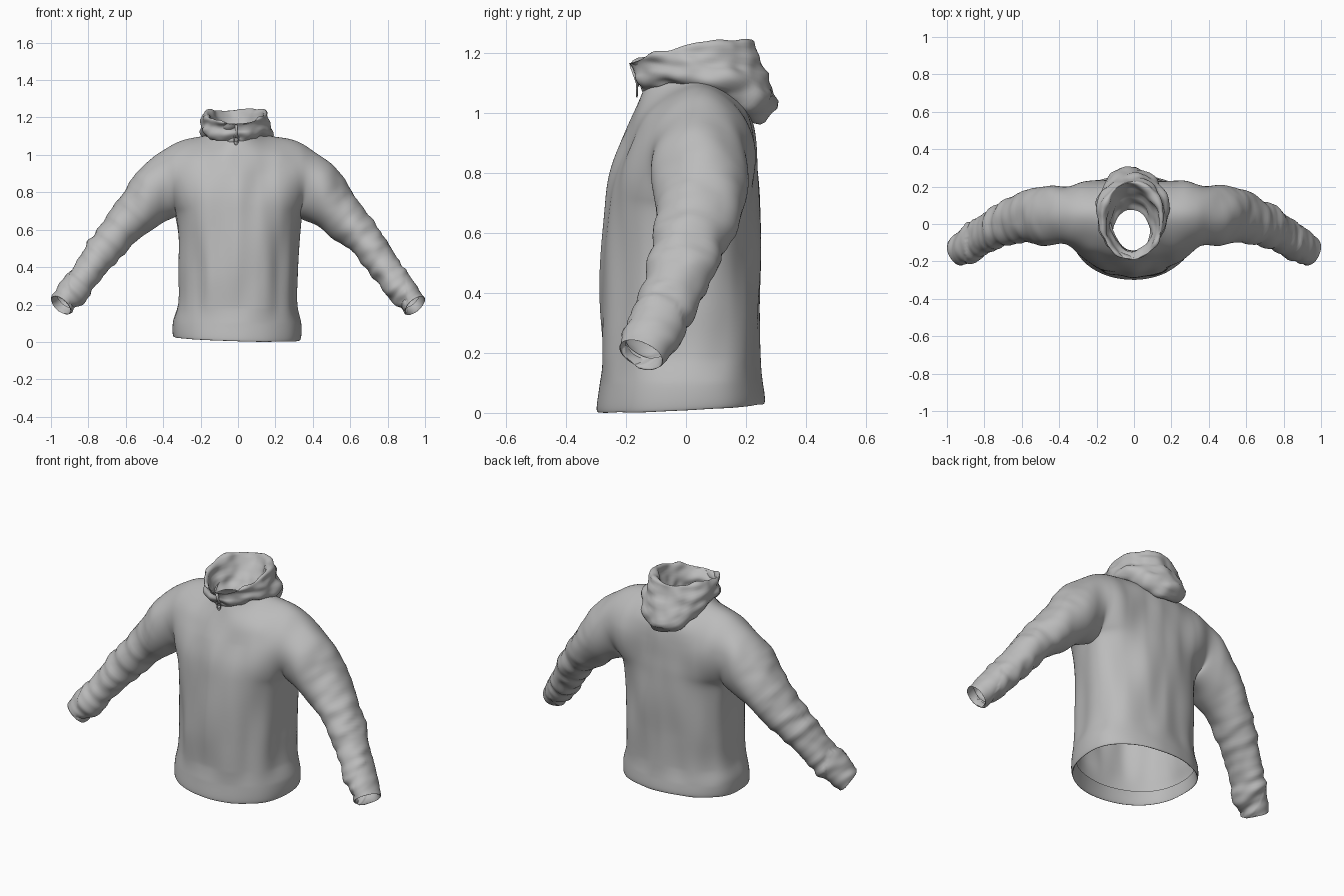
import bpy, bmesh
from math import sin, cos, pi, radians
from mathutils import Vector, noise

if "Cube" in bpy.data.objects:
    bpy.data.objects.remove(bpy.data.objects["Cube"])

cloth = bpy.data.materials.new("grey cloth")
cloth.use_nodes = True
cloth.diffuse_color = (0.5, 0.5, 0.5, 1)
cloth.node_tree.nodes["Principled BSDF"].inputs["Base Color"].default_value = (0.5, 0.5, 0.5, 1)


def mix(a, b, t):
    return a + (b - a) * t


def finish(bm, name, fold, levels=2):
    """Smooth the cage, then push its points along the normals by a fold function."""
    bmesh.ops.remove_doubles(bm, verts=bm.verts, dist=0.0005)
    bmesh.ops.recalc_face_normals(bm, faces=bm.faces)
    me = bpy.data.meshes.new(name)
    bm.to_mesh(me)
    bm.free()
    ob = bpy.data.objects.new(name, me)
    bpy.context.collection.objects.link(ob)
    if levels:
        ob.modifiers.new("smooth", "SUBSURF").levels = levels
        bpy.context.view_layer.update()
        ob.data = bpy.data.meshes.new_from_object(ob.evaluated_get(bpy.context.evaluated_depsgraph_get()))
        ob.modifiers.clear()
    me = ob.data
    moves = [v.normal * fold(v.co) for v in me.vertices]
    for v, m in zip(me.vertices, moves):
        v.co += m
    me.materials.clear()
    me.materials.append(cloth)
    me.shade_smooth()


def bridge(bm, a, b, closed=True):
    n = len(a)
    for i in range(n if closed else n - 1):
        j = (i + 1) % n
        bm.faces.new((a[i], a[j], b[j], b[i]))


# Jumper body: closed rings up to the armpit (height, half width, front, back)
SEG = 10
ANG = [pi * (i / SEG - 0.5) for i in range(SEG + 1)]
RINGS = [(0.09, 0.325, -0.27, 0.235), (0.015, 0.335, -0.292, 0.252), (0.015, 0.346, -0.308, 0.272),
         (0.1, 0.35, -0.294, 0.256), (0.16, 0.334, -0.288, 0.25), (0.25, 0.318, -0.292, 0.25),
         (0.4, 0.316, -0.292, 0.252), (0.55, 0.318, -0.287, 0.25), (0.68, 0.335, -0.275, 0.245)]
# Chest and back rows at the centre line (y, height)
CHEST = [(-0.265, 0.75), (-0.25, 0.81), (-0.222, 0.88), (-0.195, 0.95), (-0.168, 1.02)]
BACK = [(0.245, 0.75), (0.24, 0.81), (0.238, 0.88), (0.228, 0.95), (0.205, 1.03)]
SHOULDER = {0: 1.055, 1: 1.1, 2: 1.125, 3: 1.14, 4: 1.09, 5: 1.075}
ROWS = 6

bm = bmesh.new()
loops = []
for n, (z, a, front, back) in enumerate(RINGS):
    mid = 0.02 + 0.03 * n / 8
    pts = []
    for y_c, angs in ((front, ANG), (back, ANG[::-1])):
        for t in angs[:-1]:
            y = mid + (y_c - mid) * max(cos(t), 0) ** 0.8
            slope = 0.05 * y - 0.03 * sin(t) * a if n < 4 else 0
            pts.append(bm.verts.new((a * sin(t) * 1.01 - max(0, 5 - n) * 0.002, y, z + slope)))
    loops.append(pts)
for low, high in zip(loops, loops[1:]):
    bridge(bm, low, high)
armpit = loops[-1]


def panel(centre, side, start):
    """Front (side -1) or back (side 1) panel, ending on the shoulder and neckline."""
    rows = [start]
    for k in range(1, ROWS + 1):
        phi = -pi / 2 + pi * k / ROWS
        edge = Vector((mix(0.335, 0.38, k / ROWS), 0.05 + side * 0.165 * cos(phi), 0.865 + 0.19 * sin(phi)))
        row = []
        for i, t in enumerate(ANG):
            u = mix(sin(t), t / (pi / 2), k / ROWS)
            if k < ROWS:
                y_c, z_c = centre[k - 1]
                w = max(cos(t), 0) ** mix(0.8, 1.2, k / ROWS)
                p = (u * edge.x, mix(edge.y, y_c, w), mix(edge.z, z_c, 1 - u * u))
            else:
                open_neck = max(0, 1 - (u / 0.4) ** 2) ** 0.5
                y = 0.05 + side * (0.2 if side < 0 else 0.05) * open_neck
                p = (u * edge.x, y, SHOULDER[min(i, SEG - i)])
            row.append(bm.verts.new(p))
        rows.append(row)
    for low, high in zip(rows, rows[1:]):
        bridge(bm, low, high, False)
    return rows


front_rows = panel(CHEST, -1, armpit[:SEG + 1])
back_rows = panel(BACK, 1, [armpit[0]] + armpit[:SEG - 1:-1])

# Sleeves: rings grown out of each armhole (centre, half depth, half width)
SLEEVE = [((0.425, 0.05, 0.8), 0.166, 0.165), ((0.515, 0.045, 0.715), 0.13, 0.15),
          ((0.615, 0.028, 0.615), 0.105, 0.13), ((0.695, 0, 0.525), 0.094, 0.115),
          ((0.765, -0.035, 0.43), 0.087, 0.105), ((0.828, -0.075, 0.34), 0.082, 0.1),
          ((0.88, -0.108, 0.27), 0.083, 0.096), ((0.918, -0.13, 0.235), 0.072, 0.085),
          ((0.952, -0.153, 0.19), 0.068, 0.082), ((0.947, -0.15, 0.195), 0.06, 0.073),
          ((0.922, -0.133, 0.225), 0.056, 0.068)]
for sx, col in ((-1, 0), (1, SEG)):
    prev = [r[col] for r in front_rows] + [r[col] for r in back_rows[ROWS - 1:0:-1]]
    for n, (c, a, b) in enumerate(SLEEVE):
        m = min(n, 7)
        t = (Vector(SLEEVE[m + 1][0]) - Vector(SLEEVE[max(m - 1, 0)][0])).normalized()
        up = Vector((-t.z, 0, t.x)).normalized()
        across = up.cross(t)
        across *= 1 if across.y > 0 else -1
        ring = []
        for k in range(2 * ROWS):
            phi = -pi / 2 + pi * k / ROWS
            p = Vector(c) + 1.045 * (up * a * sin(phi) - across * b * cos(phi))
            ring.append(bm.verts.new((sx * p.x, p.y, p.z)))
        bridge(bm, prev, ring)
        prev = ring


def body_fold(p):
    x = abs(p.x)
    arm = min(max((x - 0.45) / 0.4, 0), 1)
    along = 0.6 * x - 0.7 * p.z
    cuff = 1 if x < 0.9 else 0.5
    creases = noise.noise(Vector((along * 24, p.y * 9, p.x * 6 + p.z * 6)))
    drape = noise.noise(Vector((p.x * 9, p.y * 7, p.z * 2.8 + 3)))
    calm = min(max((p.z - 0.08) / 0.1, 0.2), 1) * min(max((1.1 - p.z) / 0.2, 0.2), 1)
    return creases * 0.018 * arm * cuff + drape * 0.018 * (1 - arm) * calm


finish(bm, "jumper_body", body_fold, 3)

# Lowered hood: rings from the neck seam, over the roll and down inside
# (front y, front z, side x, side z, back y, back z)
HOOD = [(-0.15, 1.07, 0.15, 1.09, 0.19, 1.0), (-0.16, 1.085, 0.185, 1.1, 0.25, 0.945),
        (-0.165, 1.11, 0.198, 1.135, 0.318, 1.01), (-0.165, 1.13, 0.182, 1.165, 0.275, 1.11),
        (-0.18, 1.15, 0.178, 1.2, 0.25, 1.19), (-0.2, 1.172, 0.165, 1.232, 0.235, 1.25),
        (-0.178, 1.16, 0.145, 1.225, 0.205, 1.24), (-0.155, 1.12, 0.13, 1.16, 0.16, 1.15),
        (-0.145, 1.085, 0.115, 1.1, 0.1, 1.09), (-0.14, 1.07, 0.1, 1.08, 0.075, 1.07)]
bm = bmesh.new()
prev = None
for fy, fz, hx, hz, by, bz in HOOD:
    ring = []
    for k in range(28):
        t = 2 * pi * k / 28
        s = sin(t)
        mid = (fy + by) / 2
        z = hz + (bz - fz) / 2 * s + ((bz + fz) / 2 - hz) * s * s
        ring.append(bm.verts.new((hx * cos(t) * 1.01 - 0.012, mid + (by - mid) * s, z)))
    if prev:
        bridge(bm, prev, ring)
    prev = ring


def hood_fold(p):
    sag = noise.noise(Vector((p.x * 7, p.y * 6 + 2, p.z * 22)))
    crumple = noise.noise(Vector((p.x * 16, p.y * 14, p.z * 25 + 5)))
    return 0.018 * sag + 0.012 * crumple


finish(bm, "hood", hood_fold)

# Zip at the throat: a narrow strip and a hanging pull loop
bm = bmesh.new()
bmesh.ops.create_cube(bm, size=1)
for v in bm.verts:
    v.co = Vector((v.co.x * 0.014 - 0.01, v.co.y * 0.008 - 0.172 - 0.025 * v.co.z, v.co.z * 0.07 + 1.125))
finish(bm, "zip_strip", lambda p: 0, 0)

bpy.ops.mesh.primitive_torus_add(major_segments=20, minor_segments=8, major_radius=0.012, minor_radius=0.003,
                                 location=(-0.01, -0.164, 1.082), rotation=(radians(90), 0, 0))
pull = bpy.context.object
pull.name = "zip_pull"
pull.scale.y = 2
pull.data.materials.append(cloth)
pull.data.shade_smooth()
